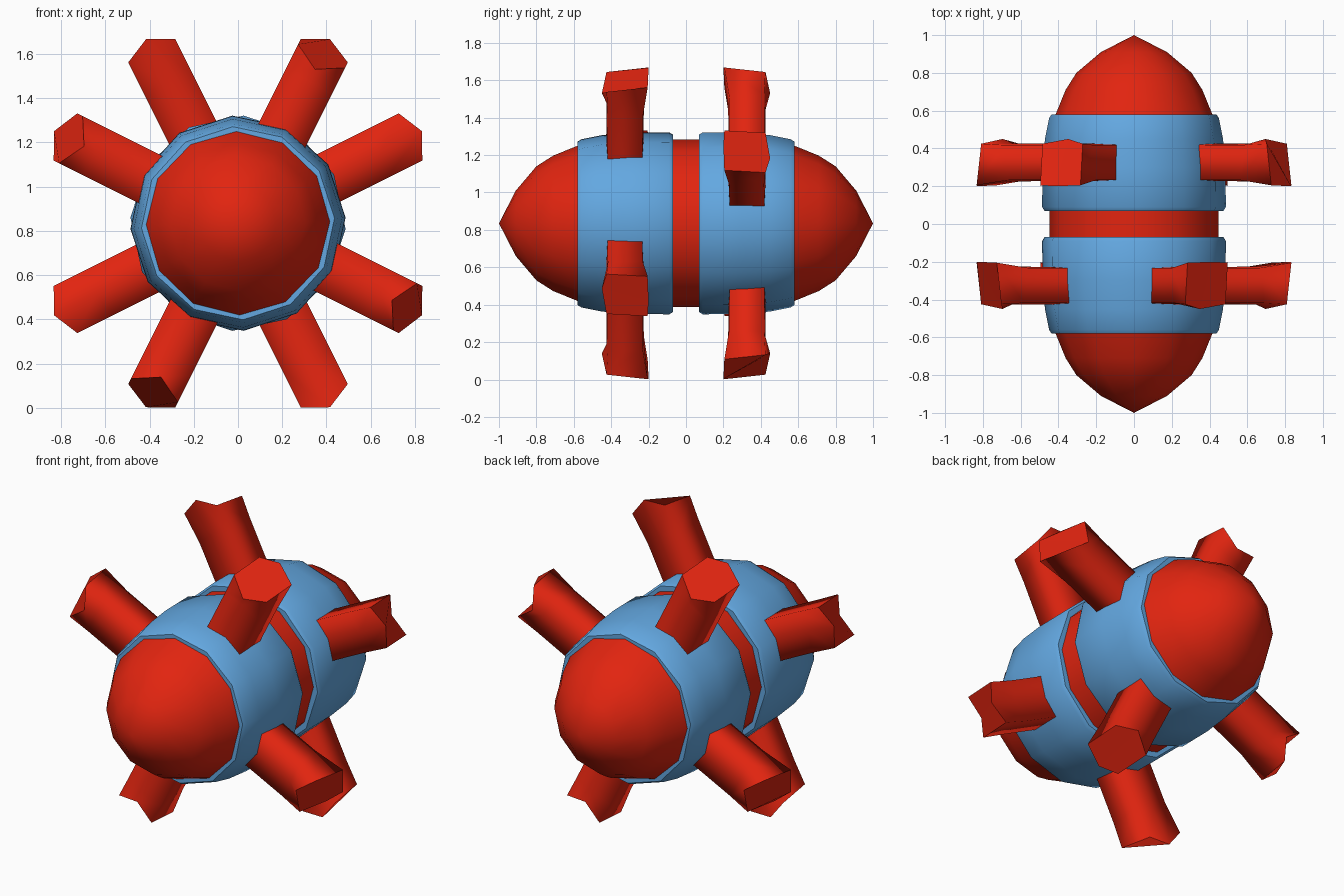
import bpy, bmesh, math
from mathutils import Vector

cube = bpy.data.objects.get("Cube")
if cube:
    bpy.data.objects.remove(cube, do_unlink=True)

CENTRE_Z = 0.835
SIDES = 12


def make_material(name, rgb):
    mat = bpy.data.materials.new(name)
    mat.use_nodes = True
    mat.diffuse_color = (*rgb, 1)
    mat.node_tree.nodes["Principled BSDF"].inputs["Base Color"].default_value = (*rgb, 1)
    return mat


red = make_material("bright red", (0.76, 0.018, 0.005))
blue = make_material("sky blue", (0.125, 0.39, 0.75))


def finish(name, bm, mat):
    bmesh.ops.recalc_face_normals(bm, faces=bm.faces)
    mesh = bpy.data.meshes.new(name)
    bm.to_mesh(mesh)
    bm.free()
    mesh.materials.append(mat)
    obj = bpy.data.objects.new(name, mesh)
    bpy.context.collection.objects.link(obj)
    return obj


def lathe(name, profile, mat, turn):
    """Spin a (y, radius) profile about the long axis; radius zero closes to a point."""
    bm = bmesh.new()
    rings = []
    for y, r in profile:
        if r == 0:
            rings.append([bm.verts.new((0, y, CENTRE_Z))] * SIDES)
            continue
        ring = []
        for i in range(SIDES):
            a = math.tau * i / SIDES + math.radians(turn)
            ring.append(bm.verts.new((r * math.cos(a), y, CENTRE_Z + r * math.sin(a))))
        rings.append(ring)
    for a, b in zip(rings, rings[1:]):
        for i in range(SIDES):
            j = (i + 1) % SIDES
            corners = list(dict.fromkeys((a[i], a[j], b[j], b[i])))
            bm.faces.new(corners)
    obj = finish(name, bm, mat)
    bpy.ops.object.select_all(action='DESELECT')
    obj.select_set(True)
    bpy.context.view_layer.objects.active = obj
    bpy.ops.object.shade_smooth_by_angle(angle=math.radians(42))


# Red core with pointed ends
nose = [(0.58, 0.415), (0.71, 0.362), (0.8, 0.305), (0.91, 0.175), (1, 0)]
lathe("core_band", [(-0.12, 0.447), (0.12, 0.447)], red, 0)

# Blue shell: stepped inner rim, bulging wall, rounded outer rim
shell = [(0.07, 0.42), (0.07, 0.475), (0.09, 0.487), (0.3, 0.485), (0.45, 0.472),
         (0.56, 0.45), (0.58, 0.437), (0.58, 0.39)]

for label, side in (("front", -1), ("back", 1)):
    lathe(label + "_nose", [(side * y, r) for y, r in nose], red, 1)
    lathe(label + "_shell", [(side * y, r) for y, r in shell], blue, -3 * side)

# Leg sections, each point as (across, distance along body, distance from axis)
W = 0.119


def section(ridge_in, edge_in, edge_out, ridge_out):
    return [(0, *ridge_in), (W, *edge_in), (W, *edge_out),
            (0, *ridge_out), (-W, *edge_out), (-W, *edge_in)]


leg_rings = [
    section((0.23, 0.3), (0.235, 0.3), (0.42, 0.3), (0.425, 0.3)),
    section((0.225, 0.72), (0.232, 0.69), (0.418, 0.71), (0.425, 0.72)),
    section((0.2, 0.93), (0.205, 0.872), (0.425, 0.845), (0.45, 0.778)),
]


def make_leg(name, side, angle):
    out = Vector((math.cos(angle), 0, math.sin(angle)))
    across = Vector((-out.z, 0, out.x))
    bm = bmesh.new()
    rings = []
    for ring in leg_rings:
        rings.append([bm.verts.new(Vector((0, side * y, CENTRE_Z)) + across * u + out * d)
                      for u, y, d in ring])
    for a, b in zip(rings, rings[1:]):
        for i in range(6):
            j = (i + 1) % 6
            bm.faces.new((a[i], a[j], b[j], b[i])).smooth = True
    bm.faces.new(rings[0])
    # Slanted foot, split along its middle ridge
    tip = rings[-1]
    bm.faces.new((tip[0], tip[1], tip[2], tip[3]))
    bm.faces.new((tip[3], tip[4], tip[5], tip[0]))
    finish(name, bm, red)


# Four legs per shell; the back set mirrors the front set
for label, side, start in (("front", -1, math.atan2(2, 1)), ("back", 1, math.atan2(1, 2))):
    for k in range(4):
        make_leg(f"{label}_leg_{k + 1}", side, start + k * math.pi / 2)
